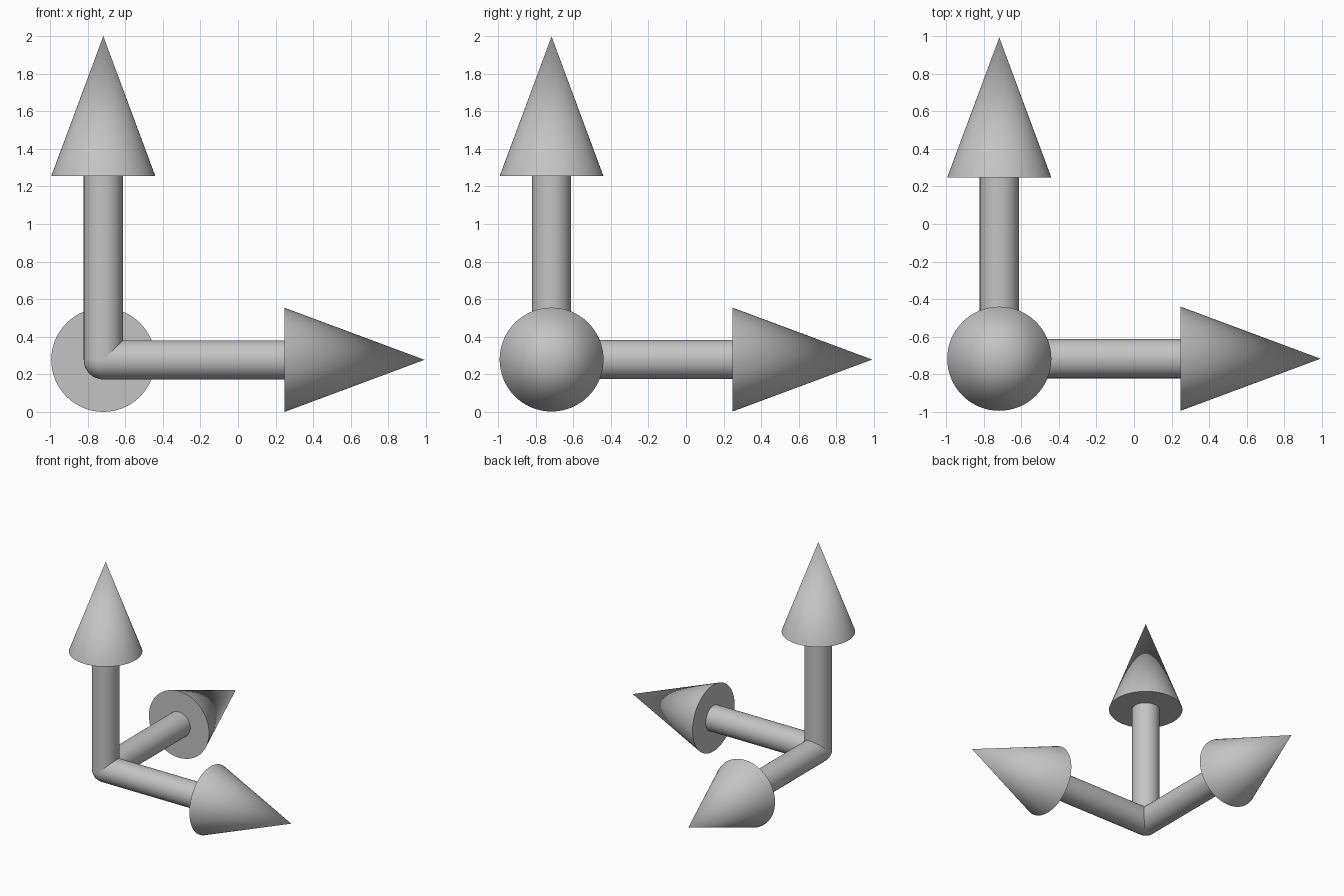
import bpy
import math
from mathutils import Vector

cube = bpy.data.objects.get("Cube")
if cube:
    bpy.data.objects.remove(cube, do_unlink=True)

SIDES = 64
CORNER = Vector((-0.717, -0.717, 0.277))
SHAFT_RADIUS = 0.104
HEAD_RADIUS = 0.277

grey = bpy.data.materials.new("neutral_grey")
grey.use_nodes = True
colour = (0.55, 0.55, 0.55, 1)
grey.diffuse_color = colour
grey.node_tree.nodes["Principled BSDF"].inputs["Base Color"].default_value = colour


def finish(name):
    obj = bpy.context.object
    obj.name = name
    obj.data.materials.append(grey)
    bpy.ops.object.shade_smooth_by_angle(angle=math.radians(30))


def arrow(name, direction, shaft_length, total_length):
    """Round shaft from the shared corner, ending in a cone."""
    direction = Vector(direction)
    turn = direction.to_track_quat("Z", "Y").to_euler()
    bpy.ops.mesh.primitive_cylinder_add(
        vertices=SIDES, radius=SHAFT_RADIUS, depth=shaft_length,
        location=CORNER + direction * shaft_length / 2, rotation=turn)
    finish(name + "_shaft")
    head_length = total_length - shaft_length
    bpy.ops.mesh.primitive_cone_add(
        vertices=SIDES, radius1=HEAD_RADIUS, radius2=0, depth=head_length,
        location=CORNER + direction * (shaft_length + head_length / 2),
        rotation=turn)
    finish(name + "_head")


# Three arrows at right angles
arrow("side_arrow", (1, 0, 0), 0.965, 1.71)
arrow("back_arrow", (0, 1, 0), 0.965, 1.71)
arrow("up_arrow", (0, 0, 1), 0.978, 1.723)

# Rounded corner where the shafts meet
bpy.ops.mesh.primitive_uv_sphere_add(
    segments=SIDES, ring_count=SIDES // 2, radius=SHAFT_RADIUS, location=CORNER)
finish("corner_joint")
